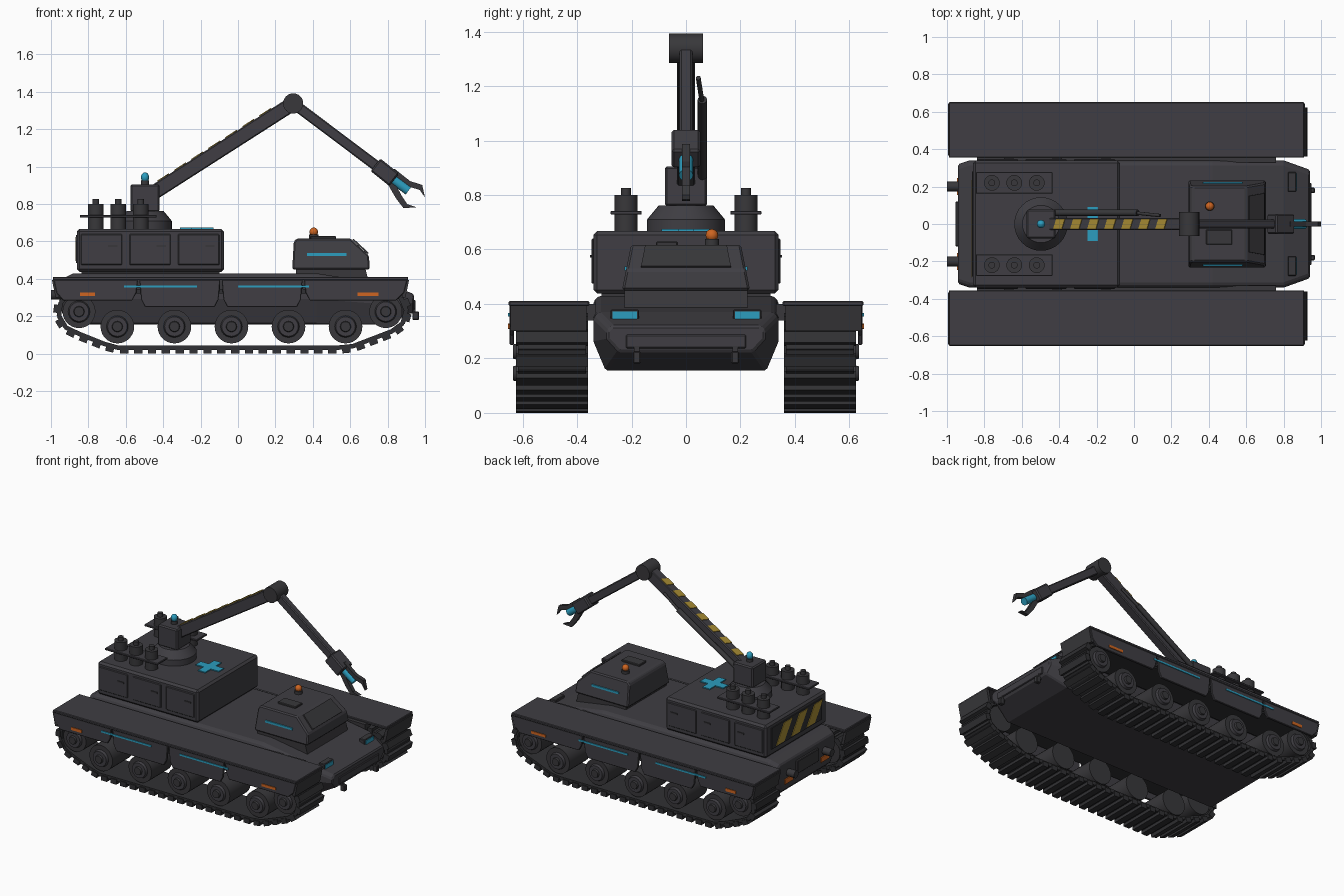
import bpy, bmesh, math
from mathutils import Vector, Matrix, geometry

if "Cube" in bpy.data.objects:
    bpy.data.objects.remove(bpy.data.objects["Cube"])


def material(name, rgb):
    m = bpy.data.materials.new(name)
    m.diffuse_color = (*rgb, 1)
    m.use_nodes = True
    m.node_tree.nodes["Principled BSDF"].inputs["Base Color"].default_value = m.diffuse_color
    return m


BODY = material("charcoal", (0.050, 0.048, 0.056))
METAL = material("dark metal", (0.040, 0.039, 0.043))
TRACK = material("track grey", (0.030, 0.030, 0.033))
BLUE = material("signal blue", (0.025, 0.34, 0.52))
ORANGE = material("signal orange", (0.62, 0.13, 0.015))
YELLOW = material("hazard yellow", (0.40, 0.27, 0.035))


def finish(name, bm, mat, bevel=0.0, smooth=False):
    bmesh.ops.recalc_face_normals(bm, faces=bm.faces[:])
    me = bpy.data.meshes.new(name)
    bm.to_mesh(me)
    bm.free()
    ob = bpy.data.objects.new(name, me)
    bpy.context.collection.objects.link(ob)
    me.materials.append(mat)
    if bevel:
        b = ob.modifiers.new("bevel", 'BEVEL')
        b.width, b.segments, b.limit_method = bevel, 1, 'ANGLE'
    if smooth:
        bpy.context.view_layer.objects.active = ob
        ob.select_set(True)
        bpy.ops.object.shade_smooth_by_angle(angle=math.radians(40))
        ob.select_set(False)
    return ob


def box(name, c, size, mat=BODY, bevel=0.0):
    bm = bmesh.new()
    bmesh.ops.create_cube(bm, size=1, matrix=Matrix.Translation(c) @ Matrix.Diagonal((*size, 1)))
    return finish(name, bm, mat, bevel)


def extrude(name, pts, vec, mat=BODY, bevel=0.0):
    """Flat outline of 3D points pushed along a vector."""
    bm = bmesh.new()
    f = bm.faces.new([bm.verts.new(p) for p in pts])
    r = bmesh.ops.extrude_face_region(bm, geom=[f])
    bmesh.ops.translate(bm, vec=vec, verts=[v for v in r["geom"] if isinstance(v, bmesh.types.BMVert)])
    return finish(name, bm, mat, bevel)


def side_profile(name, xz, y0, y1, mat=BODY, bevel=0.0):
    return extrude(name, [(x, y0, z) for x, z in xz], (0, y1 - y0, 0), mat, bevel)


def loft(name, rings, mat=BODY, bevel=0.0):
    bm = bmesh.new()
    vs = [[bm.verts.new(p) for p in r] for r in rings]
    n = len(rings[0])
    for a, b in zip(vs, vs[1:]):
        for i in range(n):
            bm.faces.new((a[i], a[(i + 1) % n], b[(i + 1) % n], b[i]))
    bm.faces.new(vs[0])
    bm.faces.new(vs[-1])
    return finish(name, bm, mat, bevel)


def rod(name, a, b, r1, mat=BODY, r2=None, seg=24):
    a, b = Vector(a), Vector(b)
    m = Matrix.Translation((a + b) / 2) @ (b - a).to_track_quat('Z', 'Y').to_matrix().to_4x4()
    bm = bmesh.new()
    bmesh.ops.create_cone(bm, cap_ends=True, segments=seg, radius1=r1, radius2=r1 if r2 is None else r2,
                          depth=(b - a).length, matrix=m)
    return finish(name, bm, mat, smooth=True)


def ball(name, c, r, mat, stretch=1.0):
    bm = bmesh.new()
    bmesh.ops.create_uvsphere(bm, u_segments=16, v_segments=10, radius=r,
                              matrix=Matrix.Translation(c) @ Matrix.Diagonal((1, 1, stretch, 1)))
    return finish(name, bm, mat, smooth=True)


def frame(a, b):
    """Matrix with local x running from a to b in the xz plane."""
    return Matrix.Translation(a) @ Matrix.Rotation(math.atan2(a[2] - b[2], b[0] - a[0]), 4, 'Y')


def beam(name, a, b, width, thick, mat=BODY, bevel=0.006):
    length = (Vector(b) - Vector(a)).length
    bm = bmesh.new()
    bmesh.ops.create_cube(bm, size=1, matrix=frame(a, b) @ Matrix.Translation((length / 2, 0, 0))
                          @ Matrix.Diagonal((length, width, thick, 1)))
    return finish(name, bm, mat, bevel)


# Hull: stations of x, bottom, top, half width
rings = []
for x, zb, zt, w in [(-0.94, 0.21, 0.40, 0.32), (-0.88, 0.155, 0.43, 0.34), (0.42, 0.155, 0.43, 0.34),
                     (0.80, 0.155, 0.37, 0.34), (0.94, 0.225, 0.32, 0.29)]:
    zm = zb + 0.5 * (zt - zb)
    half = [(w - 0.045, zb), (w, zm), (w, zt - 0.02), (w - 0.02, zt)]
    rings.append([(x, y, z) for y, z in half] + [(x, -y, z) for y, z in reversed(half)])
loft("hull", rings, BODY, 0.008)
box("nose_plate", (0.938, 0, 0.262), (0.02, 0.44, 0.05), BODY, 0.004)
box("rear_plate", (-0.945, 0, 0.32), (0.02, 0.24, 0.09), METAL, 0.004)

# Running gear, both sides
road = [-0.645, -0.34, -0.035, 0.27, 0.575]
wheels = [(x, 0.145, 0.09) for x in road] + [(-0.85, 0.225, 0.088), (0.79, 0.225, 0.088)]
cloud = [Vector((x + (r + 0.022) * math.cos(t * math.pi / 24), z + (r + 0.022) * math.sin(t * math.pi / 24)))
         for x, z, r in wheels for t in range(48)]
loop = [cloud[i] for i in geometry.convex_hull_2d(cloud)]
lens = [(loop[(i + 1) % len(loop)] - p).length for i, p in enumerate(loop)]
LINKS = 54
step = sum(lens) / LINKS


def along(d):
    d %= sum(lens)
    for i, l in enumerate(lens):
        if d <= l:
            return loop[i].lerp(loop[(i + 1) % len(loop)], d / l)
        d -= l
    return loop[0]


orient = sum(p.x * loop[(i + 1) % len(loop)].y - p.y * loop[(i + 1) % len(loop)].x for i, p in enumerate(loop))
out = -1 if orient > 0 else 1
for s in (-1, 1):
    bm = bmesh.new()
    for k in range(LINKS):
        a, b = along(k * step), along((k + 1) * step)
        m = frame((a.x, s * 0.492, a.y), (b.x, s * 0.492, b.y))
        ln = (b - a).length
        for off, size in ((0.0, (ln * 1.06, 0.25, 0.024)), (out * 0.016, (ln * 0.6, 0.264, 0.034))):
            bmesh.ops.create_cube(bm, size=1, matrix=m @ Matrix.Translation((ln / 2, 0, off))
                                  @ Matrix.Diagonal((*size, 1)))
    finish("track", bm, TRACK)
    for x, z, r in wheels:
        rod("wheel", (x, s * 0.375, z), (x, s * 0.605, z), r, METAL, seg=28)
        rod("wheel_ring", (x, s * 0.60, z), (x, s * 0.622, z), 0.06, BODY, 0.052)
        rod("wheel_hub", (x, s * 0.61, z), (x, s * 0.635, z), 0.032, METAL, 0.026, 16)

    # Fender, skirts and marker strips
    box("fender", (-0.04, s * 0.503, 0.402), (1.90, 0.296, 0.018), BODY, 0.004)
    box("fender_bracket", (-0.04, s * 0.36, 0.37), (1.6, 0.06, 0.06), METAL)
    for x, lean in ((-0.985, 0.02), (0.905, -0.02)):
        extrude("mud_flap", [(x - 0.01, s * 0.365, 0.395), (x + 0.01, s * 0.365, 0.395),
                             (x + 0.01 + lean, s * 0.365, 0.30), (x - 0.01 + lean, s * 0.365, 0.30)],
                (0, s * 0.28, 0), METAL)
    for x0, x1, e0, e1, zb in [(-0.985, -0.535, 0.05, 0.03, 0.285), (-0.527, -0.095, 0.03, 0.03, 0.25),
                               (-0.087, 0.345, 0.03, 0.03, 0.25), (0.353, 0.905, 0.03, 0.06, 0.285)]:
        side_profile("skirt", [(x0, 0.395), (x1, 0.395), (x1 - e1 * 0.3, zb + 0.04), (x1 - e1, zb),
                               (x0 + e0, zb), (x0 + e0 * 0.3, zb + 0.04)], s * 0.632, s * 0.648, BODY, 0.003)
    for x0, x1, z, h, mat in [(-0.61, -0.22, 0.36, 0.012, BLUE), (0.0, 0.38, 0.36, 0.012, BLUE),
                              (-0.845, -0.765, 0.318, 0.02, ORANGE), (0.64, 0.75, 0.318, 0.018, ORANGE)]:
        box("marker_strip", ((x0 + x1) / 2, s * 0.649, z), (x1 - x0, 0.008, h), mat)

    # Lamps, tow hooks and exhausts
    box("headlight_housing", (0.845, s * 0.225, 0.357), (0.045, 0.105, 0.045), METAL, 0.004)
    box("headlight_lens", (0.868, s * 0.225, 0.357), (0.008, 0.09, 0.03), BLUE)
    box("tow_hook", (0.95, s * 0.18, 0.203), (0.035, 0.028, 0.045), METAL, 0.004)
    box("tow_hook_arm", (0.92, s * 0.18, 0.23), (0.06, 0.02, 0.03), METAL)
    rod("exhaust", (-0.90, s * 0.20, 0.315), (-1.0, s * 0.20, 0.315), 0.026, METAL, seg=16)
    box("tail_light", (-0.942, s * 0.20, 0.265), (0.01, 0.09, 0.035), ORANGE)

    # Equipment racks with canisters
    box("rack_plate", (-0.64, s * 0.22, 0.735), (0.41, 0.115, 0.014), BODY, 0.003)
    for x in (-0.76, -0.64, -0.52):
        rod("canister", (x, s * 0.22, 0.665), (x, s * 0.22, 0.80), 0.042, METAL)
        rod("canister_cap", (x, s * 0.22, 0.80), (x, s * 0.22, 0.826), 0.018, METAL, seg=16)

    # Locker doors on the body sides
    for x in (-0.73, -0.47, -0.21):
        box("locker_door", (x, s * 0.341, 0.557), (0.22, 0.012, 0.165), BODY, 0.004)
        box("locker_handle", (x + 0.06, s * 0.348, 0.575), (0.05, 0.008, 0.01), METAL)

    # Cab side strip
    box("cab_strip", (0.475, s * 0.219, 0.53), (0.21, 0.012, 0.015), BLUE)

# Rear body with cross and hazard panel
box("body_box", (-0.468, 0, 0.553), (0.785, 0.68, 0.23), BODY, 0.014)
box("body_plinth", (-0.468, 0, 0.435), (0.74, 0.62, 0.03), METAL)
side_cross = [(-0.028, 0.09), (0.028, 0.09), (0.028, 0.028), (0.09, 0.028), (0.09, -0.028), (0.028, -0.028)]
cross = side_cross + [(-x, -y) for x, y in side_cross]
extrude("roof_cross", [(x - 0.22, y, 0.666) for x, y in cross], (0, 0, 0.009), BLUE)
box("hazard_panel", (-0.862, 0, 0.56), (0.008, 0.56, 0.15), TRACK)
for y in (0.19, 0.02, -0.15):
    extrude("hazard_stripe", [(-0.866, y + 0.045, 0.495), (-0.866, y - 0.045, 0.495),
                              (-0.866, y - 0.135, 0.625), (-0.866, y - 0.045, 0.625)], (-0.004, 0, 0), YELLOW)

# Cab
cab = [(0.29, 0.45), (0.298, 0.598), (0.315, 0.617), (0.60, 0.617), (0.70, 0.525), (0.705, 0.45)]
loft("cab", [[(x, s * (0.235 - 0.2 * (z - 0.45)), z) for x, z in cab] for s in (-1, 1)], BODY, 0.008)
side_profile("cab_base", [(0.31, 0.46), (0.68, 0.46), (0.70, 0.38), (0.31, 0.40)], -0.225, 0.225, METAL)
extrude("windshield", [(0.611, -0.15, 0.609), (0.611, 0.15, 0.609), (0.693, 0.165, 0.533),
                       (0.693, -0.165, 0.533)], (0.006, 0, 0.0065), METAL)
box("cab_hatch", (0.455, -0.07, 0.621), (0.14, 0.08, 0.016), METAL, 0.004)
rod("beacon_base", (0.405, 0.095, 0.61), (0.405, 0.095, 0.638), 0.026, METAL, seg=16)
ball("cab_beacon", (0.405, 0.095, 0.652), 0.023, ORANGE)

# Turntable and mast
rod("turntable_ring", (-0.497, 0, 0.665), (-0.497, 0, 0.71), 0.143, BODY, seg=32)
rod("turntable_cone", (-0.497, 0, 0.71), (-0.497, 0, 0.762), 0.143, BODY, 0.10, 32)
box("mast", (-0.497, 0, 0.832), (0.155, 0.155, 0.146), BODY, 0.008)
rod("mast_beacon_base", (-0.497, 0, 0.90), (-0.497, 0, 0.925), 0.022, METAL, seg=16)
ball("mast_beacon", (-0.497, 0, 0.943), 0.022, BLUE, 1.2)

# Crane arm with hazard stripes
A, E, W = (-0.46, 0, 0.855), (0.295, 0, 1.338), (0.745, 0, 1.0)
beam("lower_arm", A, E, 0.066, 0.078)
M = frame(A, E)
for k in range(7):
    u = 0.06 + k * 0.108
    extrude("arm_stripe", [M @ Vector(p) for p in ((u, -0.028, 0.039), (u + 0.055, -0.028, 0.039),
            (u + 0.075, 0.028, 0.039), (u + 0.02, 0.028, 0.039))], M.to_3x3() @ Vector((0, 0, 0.005)), YELLOW)
rod("arm_piston", (-0.46, 0.06, 0.85), (0.02, 0.06, 1.15), 0.017, METAL, seg=16)
rod("arm_piston_rod", (0.0, 0.06, 1.135), (0.14, 0.045, 1.23), 0.009, METAL, seg=12)
rod("elbow", (0.295, -0.063, 1.338), (0.295, 0.063, 1.338), 0.054, METAL)
beam("forearm", E, W, 0.046, 0.056)

# Gripper
beam("wrist", (0.735, 0, 1.01), (0.835, 0, 0.93), 0.105, 0.085, BODY, 0.008)
rod("gripper_core", (0.82, 0, 0.94), (0.912, 0, 0.872), 0.026, BLUE, seg=16)
side_profile("upper_finger", [(0.805, 0.975), (0.838, 0.988), (0.92, 0.923), (0.985, 0.902), (1.0, 0.835),
                              (0.972, 0.875), (0.91, 0.895)], -0.014, 0.014, METAL)
side_profile("lower_finger", [(0.79, 0.925), (0.84, 0.91), (0.875, 0.845), (0.905, 0.80), (0.953, 0.783),
                              (0.885, 0.778), (0.845, 0.83)], -0.014, 0.014, METAL)
